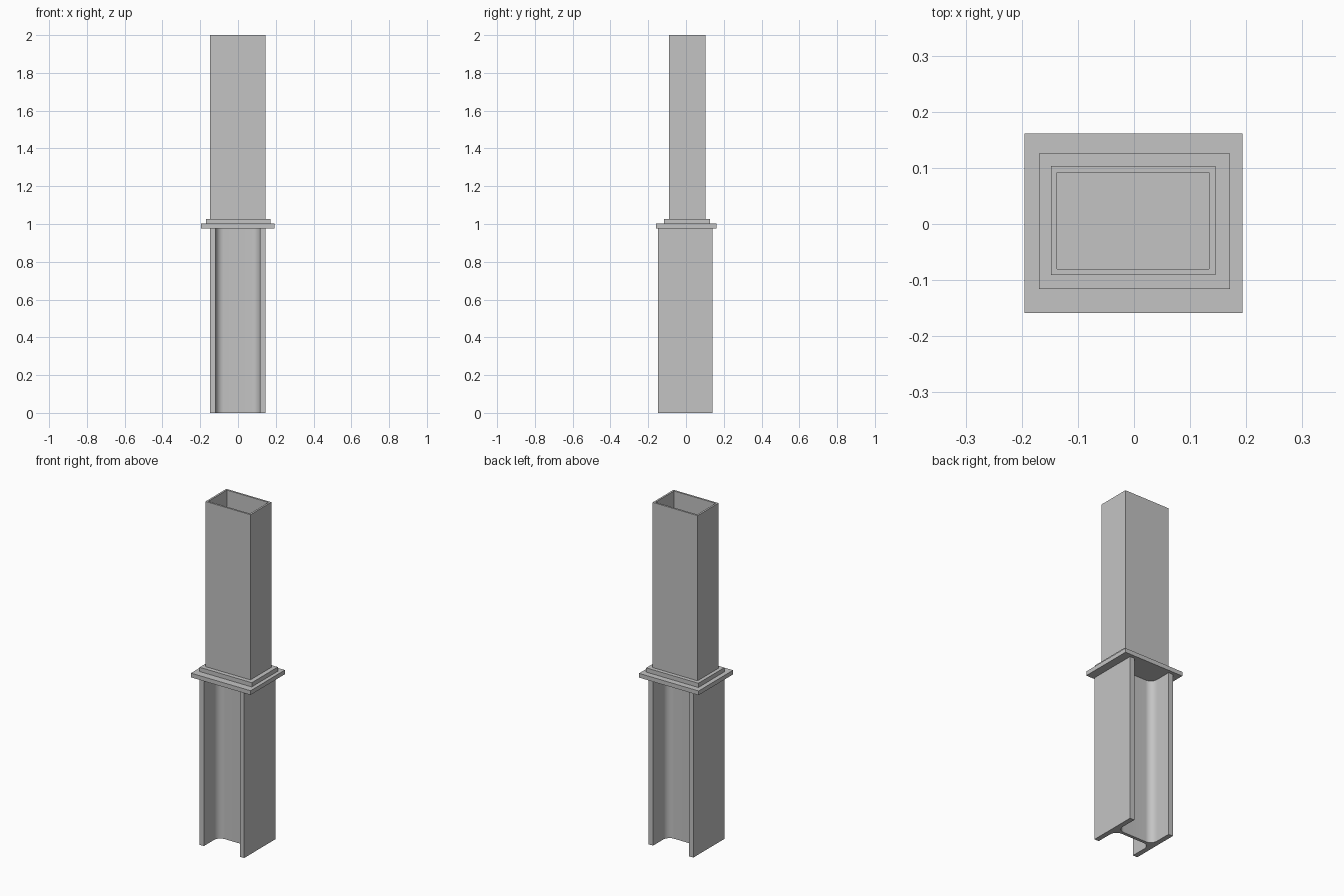
import bpy
import bmesh
from math import pi, sin, cos, radians

cube = bpy.data.objects.get("Cube")
if cube:
    bpy.data.objects.remove(cube, do_unlink=True)

steel = bpy.data.materials.new("grey steel")
steel.use_nodes = True
GREY = (0.55, 0.55, 0.55, 1)
steel.diffuse_color = GREY
steel.node_tree.nodes["Principled BSDF"].inputs["Base Color"].default_value = GREY


def finish(name, bm):
    bmesh.ops.recalc_face_normals(bm, faces=bm.faces)
    mesh = bpy.data.meshes.new(name)
    bm.to_mesh(mesh)
    bm.free()
    mesh.materials.append(steel)
    obj = bpy.data.objects.new(name, mesh)
    bpy.context.collection.objects.link(obj)
    return obj


def extrude_profile(name, points, z0, z1):
    bm = bmesh.new()
    face = bm.faces.new([bm.verts.new((x, y, z0)) for x, y in points])
    new = bmesh.ops.extrude_face_region(bm, geom=[face])["geom"]
    verts = [v for v in new if isinstance(v, bmesh.types.BMVert)]
    bmesh.ops.translate(bm, verts=verts, vec=(0, 0, z1 - z0))
    return finish(name, bm)


def rectangle(x0, x1, y0, y1):
    return [(x0, y0), (x1, y0), (x1, y1), (x0, y1)]


def tube(name, outer, wall, z0, z1):
    x0, x1, y0, y1 = outer
    rings = []
    bm = bmesh.new()
    for inset in (0, wall):
        loop = rectangle(x0 + inset, x1 - inset, y0 + inset, y1 - inset)
        for z in (z0, z1):
            rings.append([bm.verts.new((x, y, z)) for x, y in loop])
    low_out, top_out, low_in, top_in = rings
    for a, b in ((low_out, top_out), (top_out, top_in), (top_in, low_in), (low_in, low_out)):
        for i in range(4):
            j = (i + 1) % 4
            bm.faces.new((a[i], a[j], b[j], b[i]))
    return finish(name, bm)


# Lower column: H section with rounded roots between web and flanges
HALF_X, HALF_Y, FLANGE, WEB, ROOT = 0.146, 0.145, 0.029, 0.009, 0.042
inner = HALF_X - FLANGE
quarter = [(HALF_X, HALF_Y), (inner, HALF_Y)]
for i in range(11):
    a = i / 10 * pi / 2
    quarter.append((inner - ROOT + ROOT * cos(a), WEB + ROOT - ROOT * sin(a)))
top_half = quarter + [(-x, y) for x, y in reversed(quarter)]
outline = top_half + [(x, -y) for x, y in reversed(top_half)]
column = extrude_profile("lower_column", [(x - 0.001, y - 0.004) for x, y in outline], 0, 0.977)
bpy.ops.object.select_all(action="DESELECT")
column.select_set(True)
bpy.context.view_layer.objects.active = column
bpy.ops.object.shade_smooth_by_angle(angle=radians(30))

# Joint plates
extrude_profile("cap_plate", rectangle(-0.195, 0.193, -0.159, 0.161), 0.977, 1.002)
extrude_profile("base_plate", rectangle(-0.169, 0.171, -0.116, 0.126), 1.002, 1.027)

# Upper hollow column
tube("upper_column", (-0.148, 0.145, -0.091, 0.103), 0.011, 1.027, 2.0)
